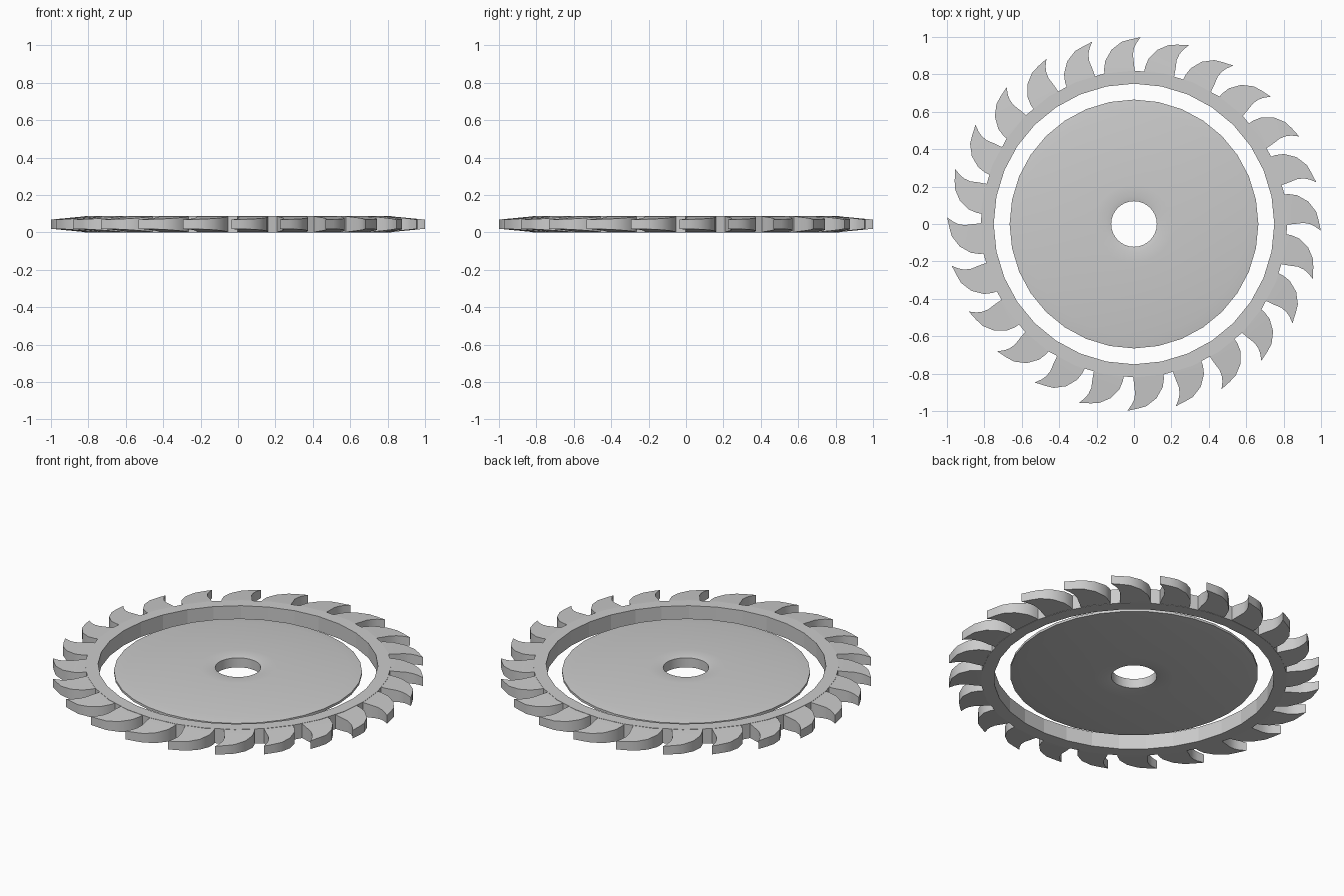
import bpy, bmesh, math

if "Cube" in bpy.data.objects:
    bpy.data.objects.remove(bpy.data.objects["Cube"])

MID = 0.0435      # middle plane of the blade
HALF = 0.0435     # half thickness at the rim
TEETH = 24


def finish(name, bm, angle=25):
    bmesh.ops.recalc_face_normals(bm, faces=bm.faces)
    me = bpy.data.meshes.new(name)
    bm.to_mesh(me)
    bm.free()
    ob = bpy.data.objects.new(name, me)
    bpy.context.collection.objects.link(ob)
    bpy.ops.object.select_all(action='DESELECT')
    ob.select_set(True)
    bpy.context.view_layer.objects.active = ob
    bpy.ops.object.shade_smooth_by_angle(angle=math.radians(angle))
    return ob


def lathe(name, half_profile, n, angle):
    """Closed profile of (radius, half thickness), mirrored about the mid plane."""
    prof = [(r, MID + h) for r, h in half_profile]
    prof += [(r, MID - h) for r, h in reversed(half_profile)]
    bm = bmesh.new()
    rings = []
    for i in range(n):
        a = 2 * math.pi * i / n
        rings.append([bm.verts.new((r * math.cos(a), r * math.sin(a), z)) for r, z in prof])
    m = len(prof)
    for i in range(n):
        p, q = rings[i], rings[(i + 1) % n]
        for j in range(m):
            k = (j + 1) % m
            bm.faces.new((p[j], q[j], q[k], p[k]))
    return finish(name, bm, angle)


# central lens-shaped disc with countersunk bore
lathe("disc", [(0.122, 0.028), (0.15, 0.034), (0.21, 0.034), (0.60, 0.017), (0.665, 0.007)], 32, 25)

# outer rim
lathe("rim", [(0.75, HALF), (0.82, HALF)], 32, 5)

# hooked teeth: convex back edge and concave front edge, thinning to the tip
back = [(-0.157, 0.79), (-0.16, 0.826), (-0.154, 0.872), (-0.12, 0.932), (-0.066, 0.974), (-0.02, 0.987)]
front = [(0.002, 0.79), (0.003, 0.82), (0.0, 0.858), (-0.006, 0.905), (0.0, 0.94), (0.012, 0.966)]
tip = (0.036, 0.999)


def half_at(x, y):
    t = max(0.0, (math.hypot(x, y) - 0.81) / 0.19)
    return HALF - 0.0005 - 0.0185 * t


bm = bmesh.new()
for i in range(TEETH):
    a = 2 * math.pi * i / TEETH
    c, s = math.cos(a), math.sin(a)

    def pair(p):
        x, y = p
        h = half_at(x, y)
        return [bm.verts.new((x * c - y * s, x * s + y * c, MID + d)) for d in (h, -h)]

    B = [pair(p) for p in back]
    F = [pair(p) for p in front]
    T = pair(tip)
    for k in (0, 1):
        for j in range(len(B) - 1):
            bm.faces.new((B[j][k], F[j][k], F[j + 1][k], B[j + 1][k]))
        bm.faces.new((B[-1][k], F[-1][k], T[k]))
    for edge in (B + [T], F + [T]):
        for p, q in zip(edge, edge[1:]):
            bm.faces.new((p[0], q[0], q[1], p[1]))
    bm.faces.new((B[0][0], F[0][0], F[0][1], B[0][1]))
finish("teeth", bm, 30)
